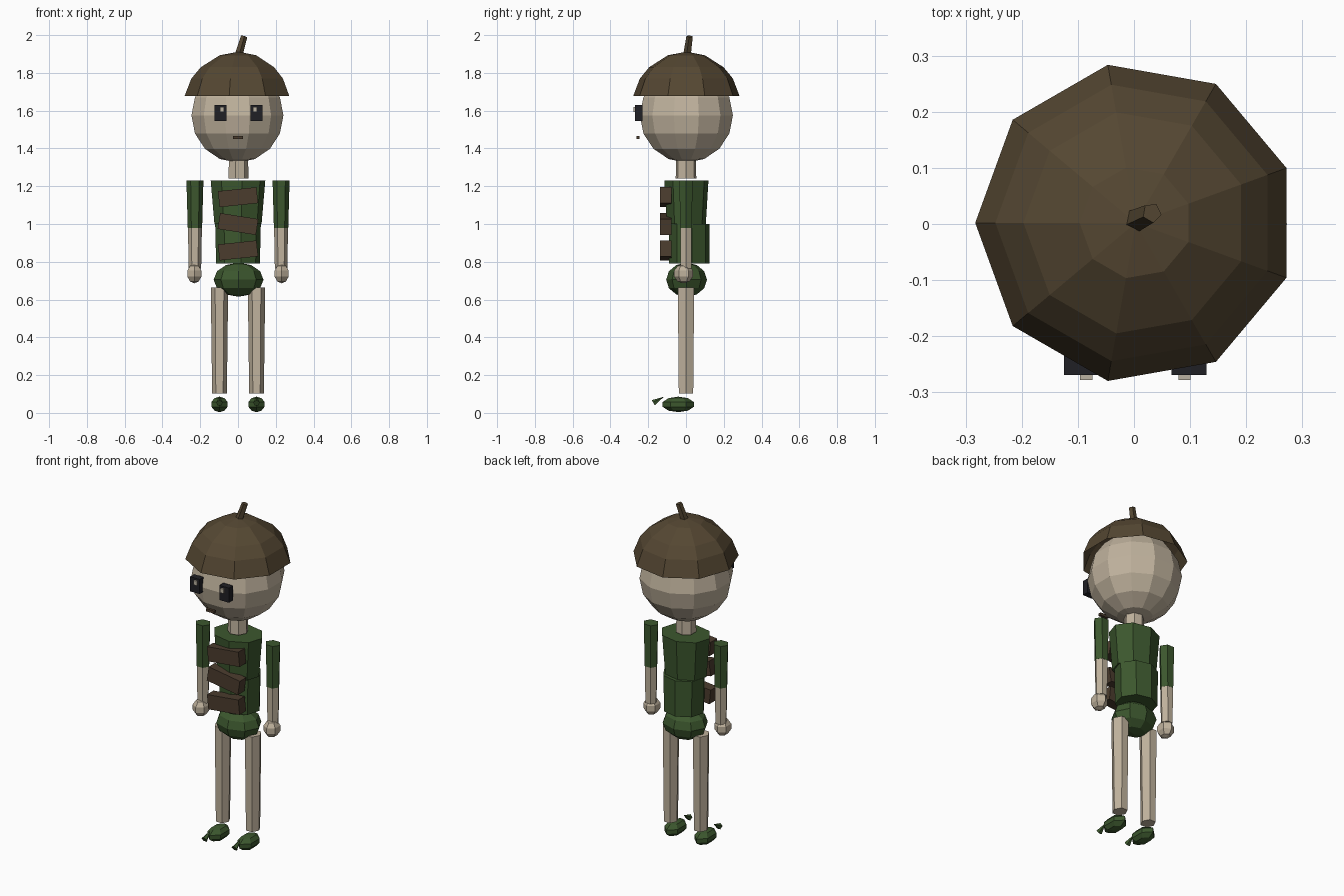
import bpy, bmesh, math
from mathutils import Vector, Matrix

cube = bpy.data.objects.get("Cube")
if cube:
    bpy.data.objects.remove(cube, do_unlink=True)


def material(name, rgb):
    m = bpy.data.materials.new(name)
    m.use_nodes = True
    col = (*rgb, 1)
    m.diffuse_color = col
    m.node_tree.nodes["Principled BSDF"].inputs["Base Color"].default_value = col
    return m


SKIN = material("pale skin", (0.53, 0.45, 0.34))
GREEN = material("leaf green", (0.045, 0.095, 0.027))
CAP = material("acorn brown", (0.09, 0.063, 0.032))
BARK = material("bark brown", (0.07, 0.045, 0.027))
BLACK = material("eye black", (0.014, 0.014, 0.018))
SHINE = material("eye shine", (0.5, 0.45, 0.36))


def finish(name, bm, mat):
    bmesh.ops.recalc_face_normals(bm, faces=bm.faces)
    me = bpy.data.meshes.new(name)
    bm.to_mesh(me)
    bm.free()
    me.materials.append(mat)
    ob = bpy.data.objects.new(name, me)
    bpy.context.collection.objects.link(ob)
    return ob


def loft(name, mat, rings, sides, turn=0.0, caps=True):
    """Rings are (x, y, z, radius x, radius y), joined by flat quads."""
    bm = bmesh.new()
    loops = []
    for x, y, z, rx, ry in rings:
        angles = [turn + math.tau * i / sides for i in range(sides)]
        loops.append([bm.verts.new((x + rx * math.cos(a), y + ry * math.sin(a), z))
                      for a in angles])
    for low, high in zip(loops, loops[1:]):
        for i in range(sides):
            j = (i + 1) % sides
            bm.faces.new((low[i], low[j], high[j], high[i]))
    if caps:
        bm.faces.new(loops[0])
    bm.faces.new(loops[-1])
    return finish(name, bm, mat)


def ball(name, mat, centre, radii, segments, rings, turn=0.0):
    bm = bmesh.new()
    bmesh.ops.create_uvsphere(bm, u_segments=segments, v_segments=rings, radius=1)
    bm.transform(Matrix.Translation(centre) @ Matrix.Diagonal((*radii, 1))
                 @ Matrix.Rotation(turn, 4, 'Z'))
    return finish(name, bm, mat)


def box(name, mat, centre, size, tilt=0.0):
    bm = bmesh.new()
    bmesh.ops.create_cube(bm, size=1)
    bm.transform(Matrix.Translation(centre) @ Matrix.Rotation(math.radians(tilt), 4, 'Y')
                 @ Matrix.Diagonal((*size, 1)))
    return finish(name, bm, mat)


def cone(name, mat, start, end, r1, r2, sides):
    start, end = Vector(start), Vector(end)
    axis = end - start
    bm = bmesh.new()
    bmesh.ops.create_cone(bm, cap_ends=True, segments=sides, radius1=r1, radius2=r2,
                          depth=axis.length)
    bm.transform(Matrix.Translation((start + end) / 2)
                 @ axis.to_track_quat('Z', 'Y').to_matrix().to_4x4())
    return finish(name, bm, mat)


# Head, neck and acorn cap
ball("head", SKIN, (-0.003, 0.002, 1.575), (0.252, 0.255, 0.25), 12, 8, math.radians(15))
loft("neck", SKIN, [(0, 0, 1.242, 0.056, 0.056), (0, 0, 1.35, 0.053, 0.053)], 7)
cap_profile = [(1.677, 0.286), (1.77, 0.25), (1.83, 0.2), (1.893, 0.1), (1.91, 0.012)]
loft("acorn_cap", CAP, [(0.003, 0.002, z, r, r) for z, r in cap_profile], 9, math.pi, caps=False)
cone("cap_stem", CAP, (0, 0.005, 1.885), (0.032, 0.02, 1.993), 0.022, 0.018, 5)

# Face
for side, x in (("right", -0.093), ("left", 0.098)):
    box(side + "_eye", BLACK, (x, -0.25, 1.588), (0.063, 0.038, 0.086))
    box(side + "_eye_shine", SHINE, (x + 0.008 if x < 0 else x - 0.008, -0.262, 1.607),
        (0.022, 0.032, 0.026))
box("mouth", BARK, (0, -0.253, 1.458), (0.054, 0.016, 0.016))

# Torso and hips
loft("chest", GREEN, [(0, 0.002, 1.0, 0.126, 0.104), (0, 0.002, 1.23, 0.146, 0.118)],
     8, math.radians(8))
loft("belly", GREEN, [(0, 0.018, 0.79, 0.117, 0.108), (0, 0.018, 1.0, 0.122, 0.108)],
     8, math.radians(8))
ball("hips", GREEN, (0.003, 0.003, 0.705), (0.132, 0.108, 0.09), 8, 6)

# Bark plates on the chest
for i, (z, tilt) in enumerate(((1.142, -6), (1.0, 9), (0.86, -6))):
    box("bark_plate_%d" % (i + 1), BARK, (0, -0.107, z), (0.205, 0.06, 0.085), tilt)

# Arms, legs and feet on both sides
for side, s in (("right", -1), ("left", 1)):
    x = s * 0.228
    loft(side + "_sleeve", GREEN, [(x, 0, 0.98, 0.038, 0.036), (x, 0, 1.23, 0.045, 0.04)], 6)
    loft(side + "_forearm", SKIN, [(x, 0, 0.765, 0.033, 0.033), (x, 0, 0.98, 0.037, 0.035)], 6)
    ball(side + "_hand", SKIN, (x + s * 0.003, -0.013, 0.737), (0.045, 0.053, 0.051), 6, 5)

    x = s * 0.098
    loft(side + "_leg", SKIN, [(x, 0, 0.103, 0.039, 0.044), (x, 0, 0.665, 0.046, 0.05)], 6)
    ball(side + "_foot", GREEN, (x, -0.041, 0.045), (0.052, 0.087, 0.041), 6, 5)
    cone(side + "_toe_tip", GREEN, (x, -0.172, 0.052), (x, -0.118, 0.085), 0.018, 0.0, 5)
